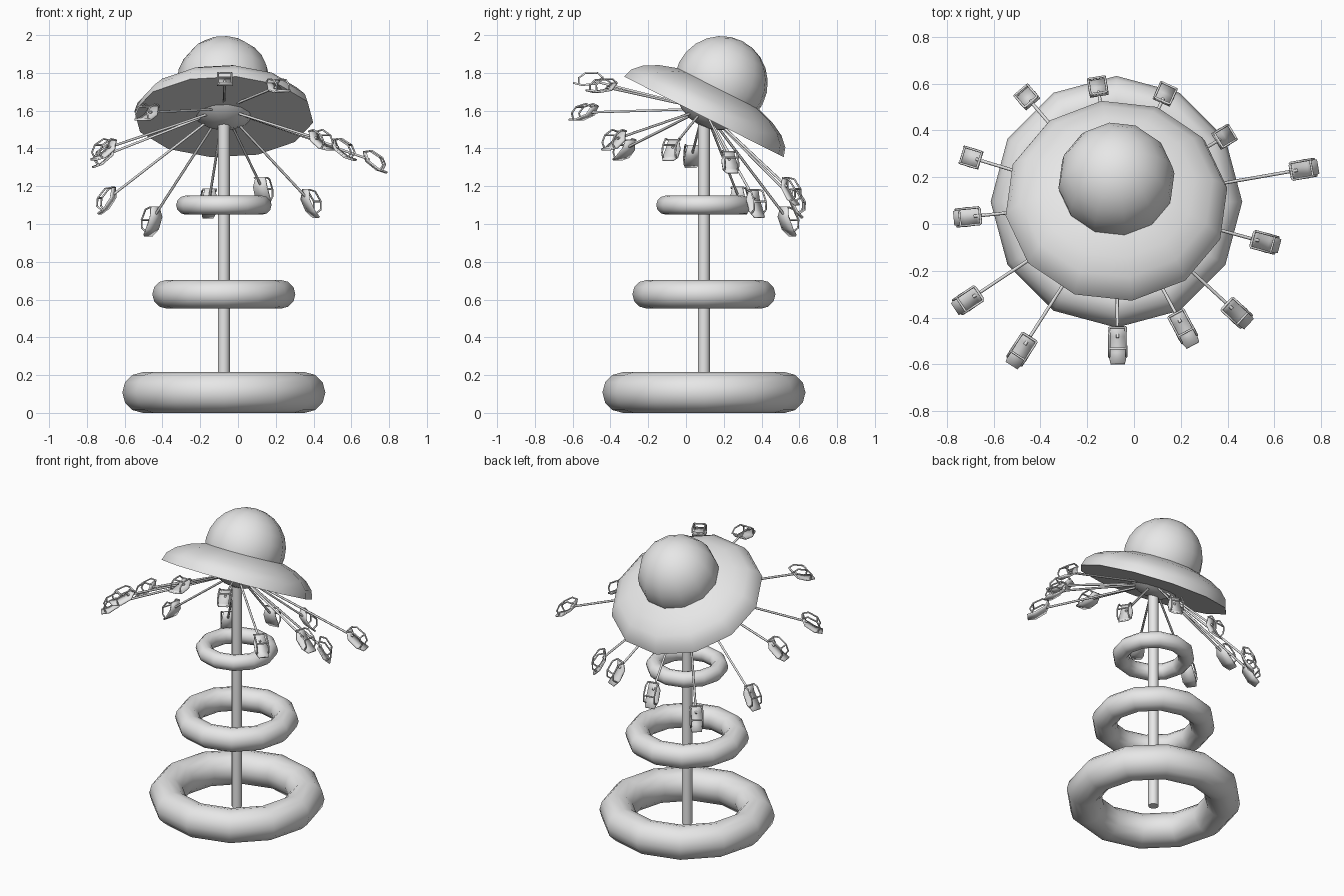
import bpy, bmesh
from math import sin, cos, pi, radians
from mathutils import Vector, Matrix

cube = bpy.data.objects.get("Cube")
if cube:
    bpy.data.objects.remove(cube, do_unlink=True)

grey = bpy.data.materials.new("light_grey")
grey.use_nodes = True
grey.diffuse_color = (0.8, 0.8, 0.8, 1)
grey.node_tree.nodes["Principled BSDF"].inputs["Base Color"].default_value = (0.8, 0.8, 0.8, 1)

AXIS = Vector((-0.075, 0.095, 0))      # vertical line of the pole


def finish(name, bm, matrix, angle=42):
    """Turn a bmesh into a placed, smooth shaded object."""
    mesh = bpy.data.meshes.new(name)
    bm.to_mesh(mesh)
    bm.free()
    mesh.materials.append(grey)
    ob = bpy.data.objects.new(name, mesh)
    bpy.context.collection.objects.link(ob)
    ob.matrix_world = matrix
    bpy.ops.object.select_all(action='DESELECT')
    ob.select_set(True)
    bpy.context.view_layer.objects.active = ob
    bpy.ops.object.shade_smooth_by_angle(angle=radians(angle))
    return ob


def lathe(name, profile, matrix, closed=False, sides=12):
    """Spin a (radius, height) profile around local z."""
    bm = bmesh.new()
    vs = [bm.verts.new((r, 0, z)) for r, z in profile]
    ends = vs[1:] + vs[:1] if closed else vs[1:]
    es = [bm.edges.new(pair) for pair in zip(vs, ends)]
    bmesh.ops.spin(bm, geom=vs + es, cent=(0, 0, 0), axis=(0, 0, 1),
                   angle=2 * pi, steps=sides, use_duplicate=False)
    bmesh.ops.remove_doubles(bm, verts=bm.verts, dist=0.0005)
    bmesh.ops.recalc_face_normals(bm, faces=bm.faces)
    return finish(name, bm, matrix)


def tube(name, points, radius, matrix=Matrix()):
    """Thin round bar through the given points."""
    curve = bpy.data.curves.new(name, 'CURVE')
    curve.dimensions = '3D'
    curve.bevel_depth = radius
    curve.bevel_resolution = 1
    curve.use_fill_caps = True
    spline = curve.splines.new('POLY')
    spline.points.add(len(points) - 1)
    for p, co in zip(spline.points, points):
        p.co = (*co, 1)
    curve.materials.append(grey)
    ob = bpy.data.objects.new(name, curve)
    bpy.context.collection.objects.link(ob)
    ob.matrix_world = matrix


# Central pole
lathe("pole", [(0, 0.04), (0.032, 0.04), (0.032, 1.6), (0, 1.6)],
      Matrix.Translation(AXIS))

# Three stacked rings, each a quarter as thick as its radius
for name, major, z in (("lower_ring", 0.43, 0.108), ("middle_ring", 0.303, 0.628),
                       ("upper_ring", 0.202, 1.1)):
    minor = major / 4
    section = [(major + minor * cos(a * pi / 6), minor * sin(a * pi / 6)) for a in range(12)]
    lathe(name, section, Matrix.Translation(AXIS + Vector((0, 0, z))), closed=True)

# Tilted canopy with a ball on top
tilt = (Matrix.Translation(AXIS + Vector((0, 0, 1.567)))
        @ Matrix.Rotation(radians(-26.8), 4, 'X') @ Matrix.Rotation(radians(8), 4, 'Z'))
quarter = [i * pi / 12 for i in range(7)]
lathe("canopy", [(0, 0)] + [(0.478 * cos(a), 0.195 * sin(a)) for a in quarter], tilt)
half = [-pi / 2 + i * pi / 12 for i in range(13)]
lathe("canopy_ball", [(0.25 * cos(a), 0.2 + 0.25 * sin(a)) for a in half], tilt)

# Chairs: local x runs outward along the spoke, y across, z upward
SEAT = [(-0.075, 0.03, 0.028), (-0.045, -0.012, 0.04), (0.022, -0.036, 0.042), (0.072, -0.036, 0.03)]
ARM = [(-0.073, 0.03), (-0.042, 0.046), (0.02, 0.03), (0.048, -0.002), (0.04, -0.035)]
HUB = AXIS + Vector((0, 0, 1.61))


def chair(centre):
    out = (centre - HUB).normalized()
    side = Vector((0, 0, 1)).cross(out).normalized()
    up = out.cross(side)
    frame = Matrix((out, side, up)).transposed().to_4x4()
    frame.translation = centre
    # Bent seat panel
    bm = bmesh.new()
    rows = [[bm.verts.new((x, s * w, z)) for s in (-1, 1)] for x, z, w in SEAT]
    for a, b in zip(rows, rows[1:]):
        bm.faces.new((a[0], b[0], b[1], a[1]))
    seat = finish("chair_seat", bm, frame, 50)
    thick = seat.modifiers.new("thickness", 'SOLIDIFY')
    thick.thickness = 0.01
    thick.offset = 0
    # Arm rests and the bar between them
    for s in (-1, 1):
        tube("chair_arm", [(x, s * 0.036, z) for x, z in ARM], 0.005, frame)
    for x, z in (ARM[0], ARM[2]):
        tube("chair_crossbar", [(x, -0.036, z), (x, 0.036, z)], 0.005, frame)
    # Spoke from the hub
    tube("spoke", [HUB, centre - out * 0.035], 0.007)


for spot in ((-0.46, 0.545, 1.015), (-0.155, 0.59, 1.11), (0.135, 0.56, 1.175),
             (0.39, 0.375, 1.11), (0.73, 0.235, 1.33), (0.565, -0.08, 1.395),
             (0.445, -0.385, 1.445), (0.215, -0.45, 1.73), (-0.07, -0.52, 1.765),
             (-0.485, -0.545, 1.59), (-0.715, -0.33, 1.395), (-0.715, 0.03, 1.36),
             (-0.70, 0.285, 1.125)):
    chair(Vector(spot))
